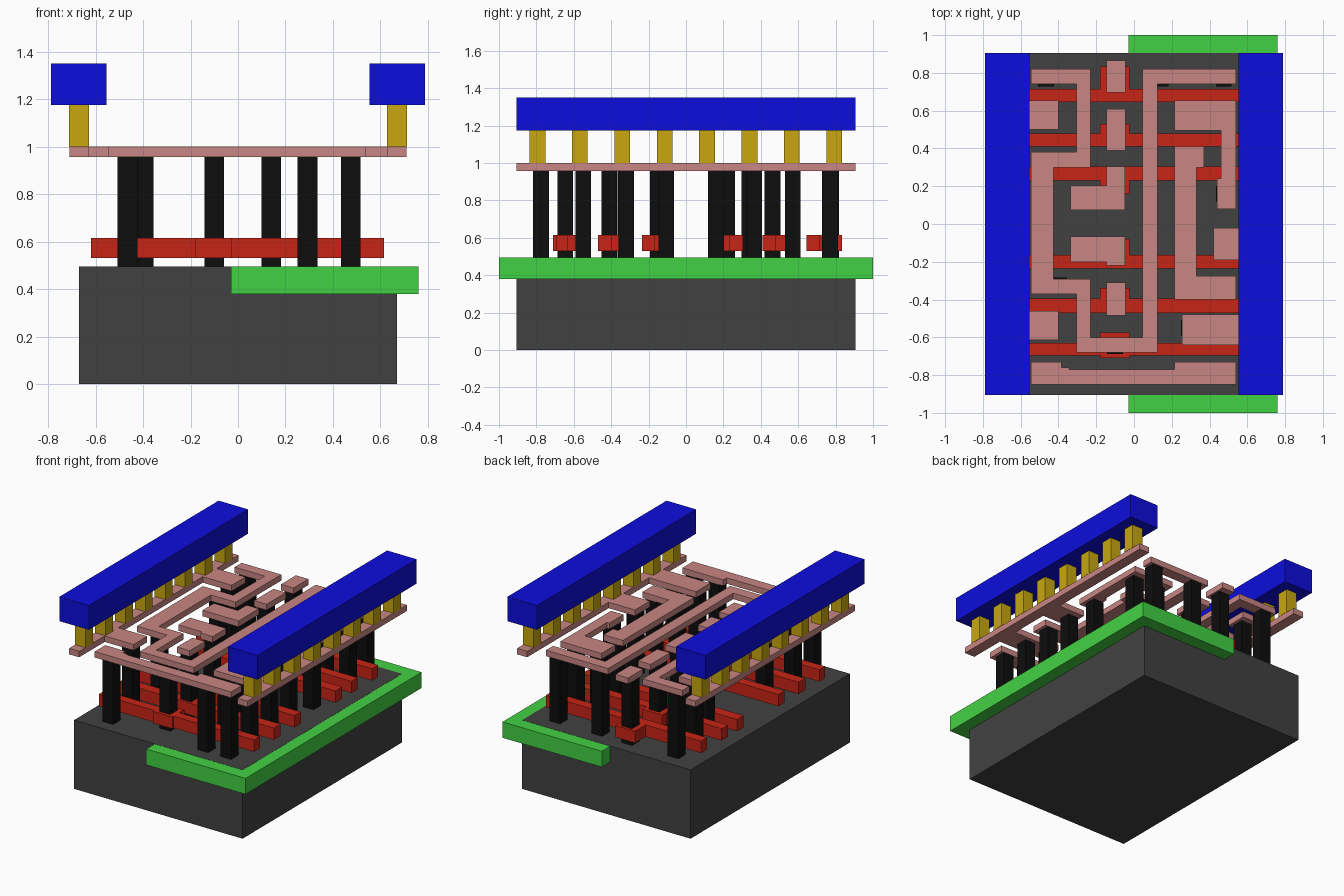
import bpy, bmesh


def material(name, rgb):
    m = bpy.data.materials.new(name)
    m.diffuse_color = (*rgb, 1)
    return m


DARK = material("dark_grey", (0.053, 0.053, 0.053))
GREEN = material("green", (0.055, 0.64, 0.055))
RED = material("red", (0.58, 0.018, 0.008))
BLACK = material("black", (0.004, 0.004, 0.004))
PINK = material("pink", (0.58, 0.24, 0.23))
YELLOW = material("yellow", (0.58, 0.39, 0.005))
BLUE = material("blue", (0.004, 0.004, 0.72))


def plate(name, outline, z0, z1, mat):
    """Extrude a flat outline from z0 up to z1."""
    bm = bmesh.new()
    face = bm.faces.new([bm.verts.new((x, y, z0)) for x, y in outline])
    ext = bmesh.ops.extrude_face_region(bm, geom=[face])
    top = [g for g in ext["geom"] if isinstance(g, bmesh.types.BMVert)]
    bmesh.ops.translate(bm, verts=top, vec=(0, 0, z1 - z0))
    bmesh.ops.recalc_face_normals(bm, faces=bm.faces)
    me = bpy.data.meshes.new(name)
    bm.to_mesh(me)
    bm.free()
    me.materials.append(mat)
    ob = bpy.data.objects.new(name, me)
    bpy.context.collection.objects.link(ob)
    return ob


def box(name, x0, x1, y0, y1, z0, z1, mat):
    return plate(name, [(x0, y0), (x1, y0), (x1, y1), (x0, y1)], z0, z1, mat)


# Base block and the well that overhangs its right side
TOP = 0.495
box("substrate", -0.67, 0.67, -0.905, 0.905, 0, TOP, DARK)
box("well", -0.03, 0.76, -1, 1, 0.38, TOP - 0.001, GREEN)

# Gate bars, each with a wider contact pad: bar y range, pad y range
gates = [(0.645, 0.715, 0.645, 0.835), (0.41, 0.48, 0.41, 0.53),
         (0.23, 0.305, 0.16, 0.305), (-0.235, -0.165, -0.235, -0.08),
         (-0.47, -0.395, -0.47, -0.34), (-0.695, -0.63, -0.71, -0.575)]
for i, (b0, b1, p0, p1) in enumerate(gates):
    plate(f"gate_bar_{i}", [
        (-0.62, b0), (-0.18, b0), (-0.18, p0), (-0.025, p0), (-0.025, b0), (0.615, b0),
        (0.615, b1), (-0.025, b1), (-0.025, p1), (-0.18, p1), (-0.18, b1), (-0.62, b1)],
        0.53, 0.615, RED)

# Contact posts, grouped by x position
posts = {-0.465: (-0.775, -0.55, 0.57, 0.77), -0.398: (-0.325, 0.34),
         -0.1: (-0.645, -0.41, -0.15, 0.22, 0.463, 0.775),
         0.14: (0.77,), 0.292: (-0.775, -0.55, -0.32, 0.365, 0.57),
         0.475: (-0.775, -0.55, -0.32, -0.105, 0.16, 0.57, 0.77)}
for x, ys in posts.items():
    for y in ys:
        box("contact_post", x - 0.042, x + 0.042, y - 0.042, y + 0.042, TOP, 0.957, BLACK)


# Routed metal layer
def track(name, *outline):
    plate(name, outline, 0.957, 1.0, PINK)


track("left_supply_track", (-0.71, -0.905), (-0.63, -0.905), (-0.63, -0.615),
      (-0.40, -0.615), (-0.40, -0.46), (-0.63, -0.46), (-0.63, 0.50), (-0.40, 0.50),
      (-0.40, 0.655), (-0.63, 0.655), (-0.63, 0.905), (-0.71, 0.905))
track("right_supply_track", (0.71, -0.905), (0.71, 0.905), (0.63, 0.905),
      (0.63, -0.02), (0.42, -0.02), (0.42, -0.19), (0.63, -0.19), (0.63, -0.48),
      (0.255, -0.48), (0.255, -0.64), (0.63, -0.64), (0.63, -0.905))
track("long_loop_track", (-0.545, 0.82), (-0.545, 0.74), (-0.305, 0.74), (-0.305, 0.38),
      (-0.545, 0.38), (-0.545, -0.37), (-0.305, -0.37), (-0.305, -0.68), (0.125, -0.68),
      (0.125, 0.74), (0.54, 0.74), (0.54, 0.82), (0.045, 0.82), (0.045, -0.60),
      (-0.23, -0.60), (-0.23, -0.29), (-0.425, -0.29), (-0.425, 0.30), (-0.23, 0.30),
      (-0.23, 0.82))
track("upper_right_track", (0.215, 0.495), (0.46, 0.495), (0.46, 0.24), (0.44, 0.24),
      (0.44, 0.08), (0.54, 0.08), (0.54, 0.655), (0.215, 0.655))
track("middle_right_track", (0.215, -0.40), (0.54, -0.40), (0.54, -0.275), (0.33, -0.275),
      (0.33, 0.30), (0.37, 0.30), (0.37, 0.41), (0.215, 0.41))
track("front_track", (-0.545, -0.85), (0.54, -0.85), (0.54, -0.73), (0.215, -0.73),
      (0.215, -0.77), (-0.345, -0.77), (-0.345, -0.76), (-0.385, -0.76),
      (-0.385, -0.73), (-0.545, -0.73))
track("upper_input_track", (-0.335, 0.075), (-0.048, 0.075), (-0.048, 0.305),
      (-0.145, 0.305), (-0.145, 0.205), (-0.335, 0.205))
track("lower_input_track", (-0.335, -0.20), (-0.145, -0.20), (-0.145, -0.22),
      (-0.048, -0.22), (-0.048, -0.065), (-0.335, -0.065))
for y0, y1 in ((0.695, 0.865), (0.39, 0.61), (-0.485, -0.31)):
    box("input_pad", -0.145, -0.045, y0, y1, 0.957, 1.0, PINK)

# Top power rails on rows of eight square vias
for side, s in (("left", -1), ("right", 1)):
    x0, x1 = sorted((s * 0.553, s * 0.788))
    box(f"{side}_power_rail", x0, x1, -0.905, 0.905, 1.175, 1.35, BLUE)
    for i in range(8):
        y = -0.794 + i * 0.2266
        box(f"{side}_via", s * 0.67 - 0.042, s * 0.67 + 0.042,
            y - 0.042, y + 0.042, 1.0, 1.175, YELLOW)
